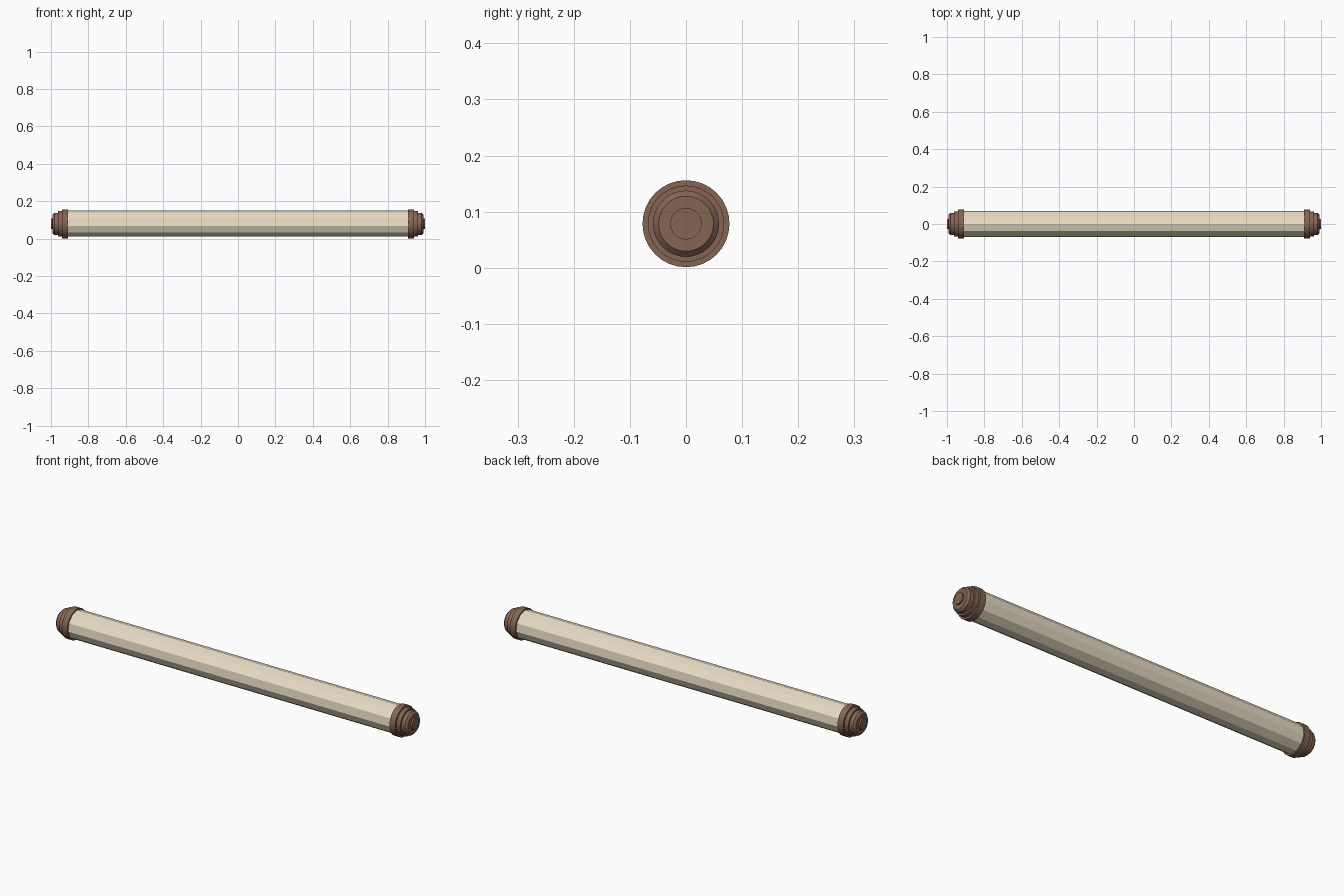
import bpy, bmesh
from math import sin, cos, pi

if "Cube" in bpy.data.objects:
    bpy.data.objects.remove(bpy.data.objects["Cube"])

CZ = 0.0785  # height of the roll's axis


def material(name, color):
    m = bpy.data.materials.new(name)
    m.diffuse_color = (*color, 1)
    m.use_nodes = True
    m.node_tree.nodes["Principled BSDF"].inputs["Base Color"].default_value = m.diffuse_color
    return m


def lathe_x(name, profile, sides, mat, start=pi / 2):
    """Revolve (x, radius) points about the roll's axis, capped at both ends."""
    bm = bmesh.new()
    rings = [[bm.verts.new((x, r * cos(start + 2 * pi * i / sides),
                            CZ + r * sin(start + 2 * pi * i / sides)))
              for i in range(sides)] for x, r in profile]
    for a, b in zip(rings, rings[1:]):
        for i in range(sides):
            j = (i + 1) % sides
            bm.faces.new((a[i], a[j], b[j], b[i]))
    bm.faces.new(rings[0])
    bm.faces.new(rings[-1])
    bmesh.ops.recalc_face_normals(bm, faces=bm.faces)
    me = bpy.data.meshes.new(name)
    bm.to_mesh(me)
    bm.free()
    me.materials.append(mat)
    ob = bpy.data.objects.new(name, me)
    bpy.context.collection.objects.link(ob)
    return ob


paper = material("parchment", (0.80, 0.71, 0.55))
wood = material("dark_wood", (0.23, 0.13, 0.085))

# Rolled sheet, eleven flat sides
lathe_x("parchment_roll", [(-0.92, 0.0715), (0.92, 0.0715)], 11, paper)

# Stepped end caps: flange, two narrowing rings and a button
cap = [(0.908, 0.0775), (0.940, 0.0775), (0.940, 0.068), (0.962, 0.068),
       (0.962, 0.059), (0.982, 0.059), (0.992, 0.049), (0.992, 0.028), (1.0, 0.028)]
for side, s in (("right", 1), ("left", -1)):
    lathe_x(side + "_end_cap", [(s * x, r) for x, r in cap], 32, wood)
